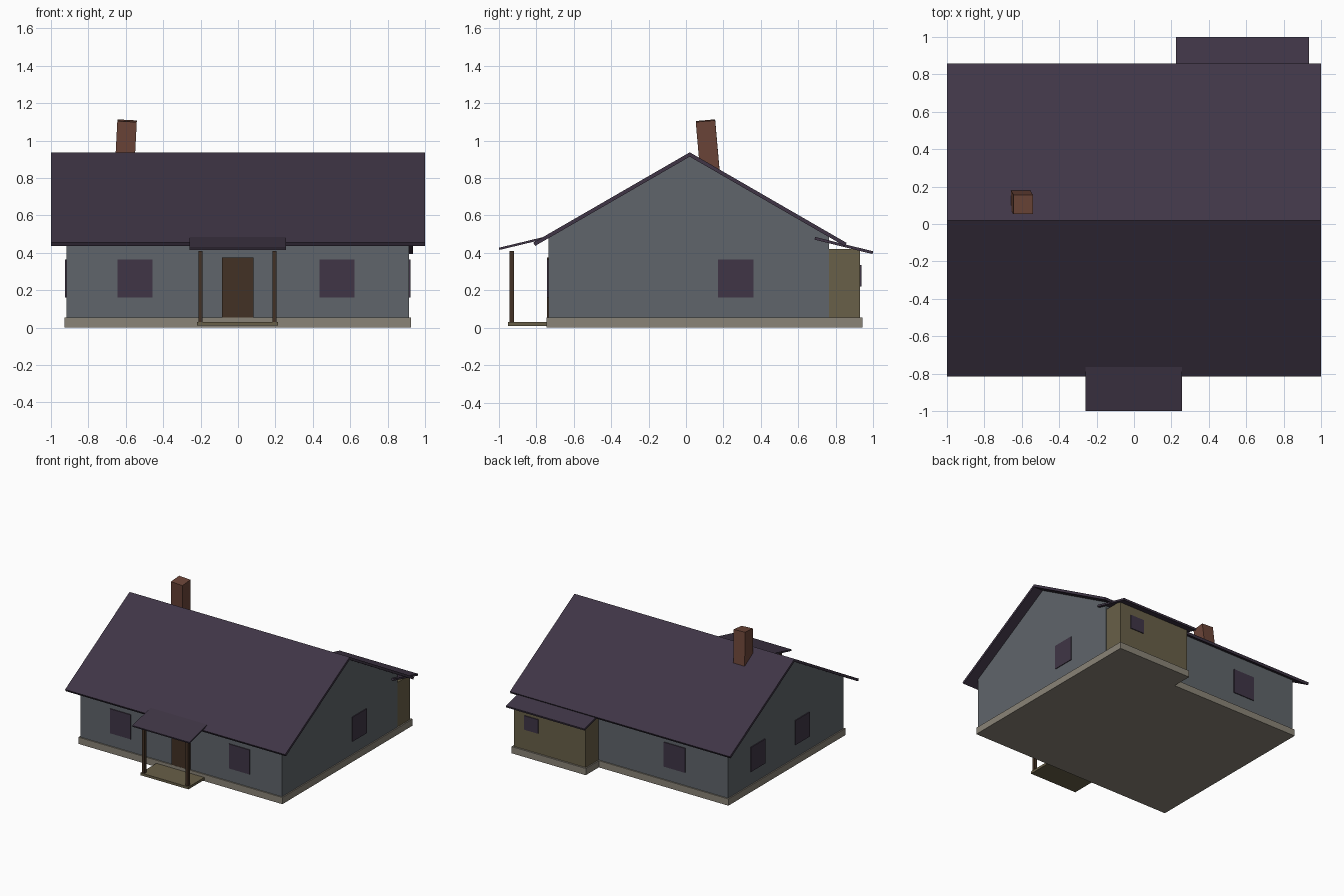
import bpy
import math
from mathutils import Vector

cube = bpy.data.objects.get("Cube")
if cube:
    bpy.data.objects.remove(cube, do_unlink=True)


def material(name, r, g, b):
    mat = bpy.data.materials.new(name)
    mat.use_nodes = True
    mat.diffuse_color = (r, g, b, 1)
    mat.node_tree.nodes["Principled BSDF"].inputs["Base Color"].default_value = (r, g, b, 1)
    return mat


WALL = material("blue_grey_wall", 0.115, 0.13, 0.145)
STONE = material("pale_stone", 0.255, 0.23, 0.185)
SLATE = material("dark_purple_slate", 0.05, 0.036, 0.061)
BRICK = material("red_brick", 0.15, 0.06, 0.04)
TIMBER = material("dark_timber", 0.055, 0.031, 0.018)
BOARDS = material("tan_boards", 0.14, 0.115, 0.065)


def prism(name, profile, x0, x1, mat):
    """Extrude a (y, z) profile along x."""
    n = len(profile)
    verts = [(x, y, z) for x in (x0, x1) for y, z in profile]
    faces = [tuple(range(n))[::-1], tuple(range(n, 2 * n))]
    faces += [(i, (i + 1) % n, (i + 1) % n + n, i + n) for i in range(n)]
    mesh = bpy.data.meshes.new(name)
    mesh.from_pydata(verts, [], faces)
    mesh.materials.append(mat)
    obj = bpy.data.objects.new(name, mesh)
    bpy.context.collection.objects.link(obj)
    # Make the normals point outwards whichever way the profile runs
    area = sum(profile[i][0] * profile[(i + 1) % n][1] - profile[(i + 1) % n][0] * profile[i][1]
               for i in range(n))
    if area < 0:
        mesh.flip_normals()
    return obj


def box(name, x, y, z, mat):
    return prism(name, [(y[0], z[0]), (y[1], z[0]), (y[1], z[1]), (y[0], z[1])], *x, mat)


def slab(name, high, low, x, thick, mat):
    """Sloping roof plate, given the top edge line from high to low."""
    a, b = Vector(high), Vector(low)
    d = (b - a).normalized()
    n = Vector((-d.y, d.x))
    if n.y > 0:
        n = -n
    return prism(name, [tuple(p) for p in (a, b, b + n * thick, a + n * thick)], *x, mat)


# Main house: gabled body and stone footing
RIDGE = 0.02
slope = math.tan(math.radians(30))
front, back, apex = -0.735, 0.765, 0.915
prism("house_walls", [(front, 0.01), (back, 0.01), (back, apex - (back - RIDGE) * slope),
                      (RIDGE, apex), (front, apex - (RIDGE - front) * slope)],
      -0.918, 0.915, WALL)
box("house_footing", (-0.928, 0.925), (-0.745, 0.775), (0, 0.055), STONE)

# Main roof
for name, eave in (("front_roof", -0.816), ("back_roof", 0.858)):
    slab(name, (RIDGE, 0.937), (eave, 0.937 - abs(eave - RIDGE) * slope), (-1, 1), 0.02, SLATE)

# Rear extension
box("extension_walls", (0.26, 0.914), (0.75, 0.93), (0.01, 0.42), BOARDS)
box("extension_footing", (0.25, 0.925), (0.75, 0.944), (0, 0.055), STONE)
slab("extension_roof", (0.69, 0.485), (1.0, 0.408), (0.225, 0.936), 0.015, SLATE)

# Chimney, leaning slightly
chimney = box("chimney", (-0.052, 0.052), (-0.052, 0.052), (-0.32, 0), BRICK)
chimney.location = (-0.593, 0.104, 1.106)
chimney.rotation_euler = (math.radians(5), math.radians(3), 0)

# Porch
slab("porch_roof", (-0.755, 0.486), (-1.0, 0.427), (-0.26, 0.257), 0.012, SLATE)
box("porch_floor", (-0.22, 0.215), (-0.95, -0.735), (0.01, 0.03), BOARDS)
for side, x in (("right", -0.2), ("left", 0.195)):
    box(side + "_porch_post", (x - 0.011, x + 0.011), (-0.942, -0.92), (0.03, 0.41), TIMBER)
box("front_door", (-0.085, 0.083), (-0.744, -0.735), (0.03, 0.375), TIMBER)

# Windows
SILL = (0.162, 0.363)
for i, x in enumerate((-0.55, 0.53)):
    box(f"front_window_{i}", (x - 0.094, x + 0.094), (-0.742, -0.735), SILL, SLATE)
for i, y in enumerate((-0.195, 0.383)):
    box(f"right_window_{i}", (-0.925, -0.918), (y - 0.093, y + 0.093), SILL, SLATE)
box("left_window", (0.915, 0.921), (0.172, 0.36), SILL, SLATE)
box("back_window", (-0.53, -0.338), (0.765, 0.772), SILL, SLATE)
box("extension_window", (0.69, 0.815), (0.93, 0.937), (0.22, 0.335), SLATE)
